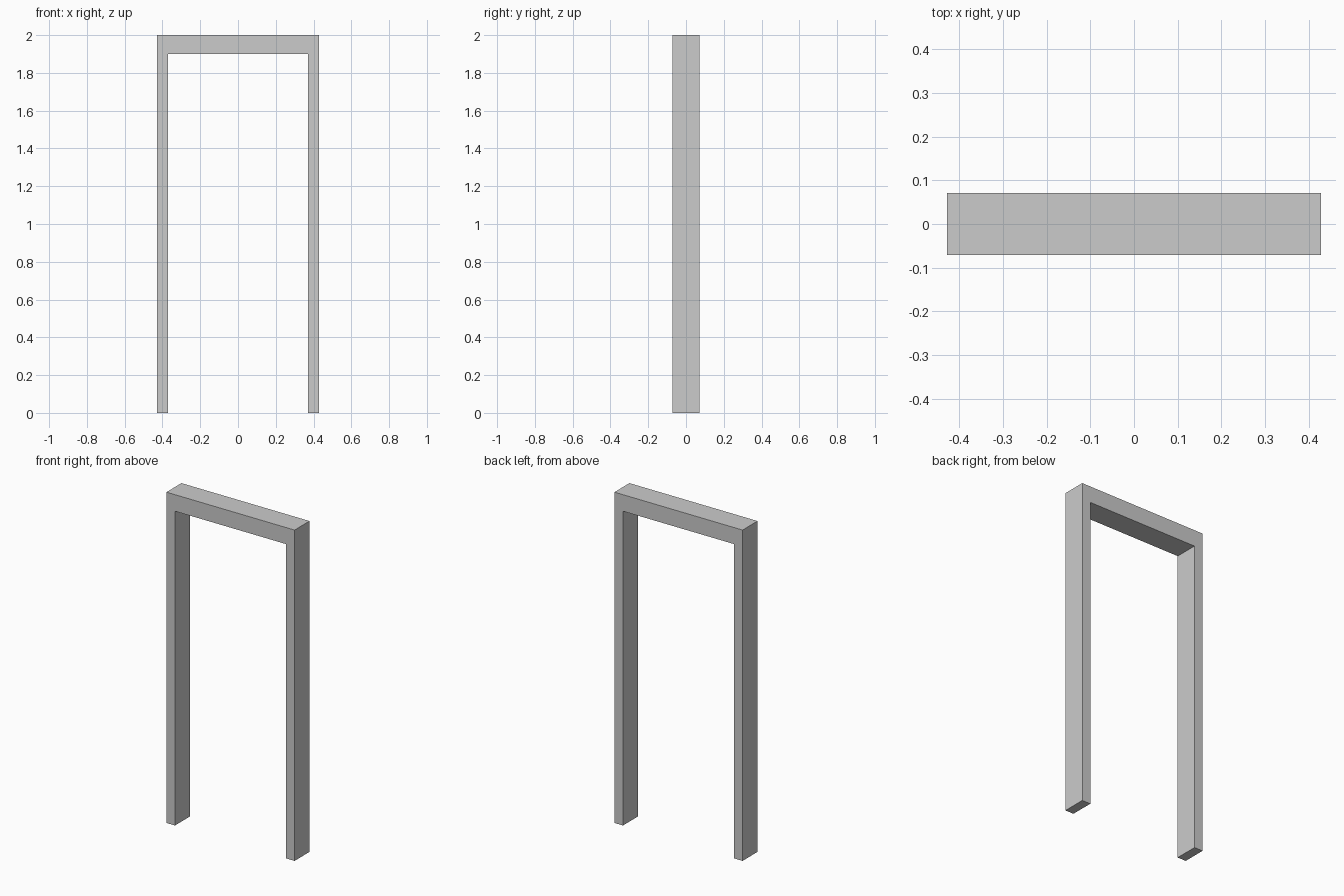
import bpy

if "Cube" in bpy.data.objects:
    bpy.data.objects.remove(bpy.data.objects["Cube"])

WIDTH, DEPTH, HEIGHT = 0.857, 0.143, 2.0
POST_W, BEAM_H = 0.057, 0.10


def box(name, size, center):
    bpy.ops.mesh.primitive_cube_add(size=1, location=center)
    obj = bpy.context.object
    obj.name = name
    obj.scale = size
    bpy.ops.object.transform_apply(location=False, rotation=False, scale=True)
    return obj


# Upright posts
for side, label in ((-1, "left_post"), (1, "right_post")):
    box(label, (POST_W, DEPTH, HEIGHT),
        (side * (WIDTH - POST_W) / 2, 0, HEIGHT / 2))

# Lintel fitted between the posts, flush with their tops
box("lintel", (WIDTH - 2 * POST_W, DEPTH, BEAM_H), (0, 0, HEIGHT - BEAM_H / 2))
